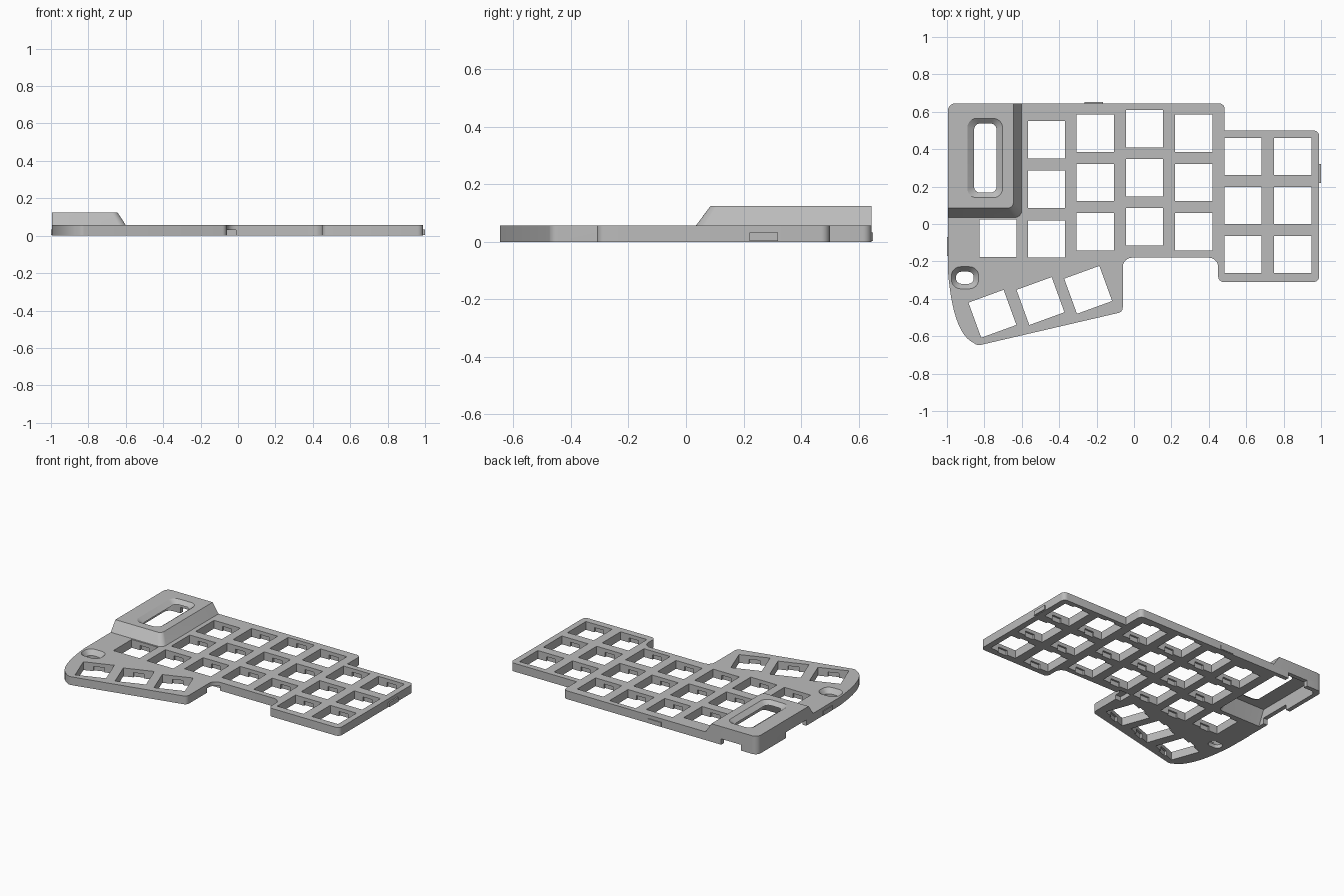
import bpy, bmesh, math
from mathutils import Vector, Matrix

cube = bpy.data.objects.get("Cube")
if cube:
    bpy.data.objects.remove(cube)

grey = bpy.data.materials.new("matte grey")
grey.use_nodes = True
grey.diffuse_color = (0.5, 0.5, 0.5, 1)
grey.node_tree.nodes["Principled BSDF"].inputs["Base Color"].default_value = (0.5, 0.5, 0.5, 1)


def rounded(corners, steps=6):
    """Outline from (x, y, radius) corners, each replaced by an arc."""
    out = []
    for i, (x, y, r) in enumerate(corners):
        p = Vector((x, y))
        if r == 0:
            out.append(p)
            continue
        a = (Vector(corners[i - 1][:2]) - p).normalized()
        b = (Vector(corners[(i + 1) % len(corners)][:2]) - p).normalized()
        half = a.angle(b) / 2
        centre = p + (a + b).normalized() * r / math.sin(half)
        s = p + a * r / math.tan(half) - centre
        e = p + b * r / math.tan(half) - centre
        turn = s.angle_signed(e)
        for k in range(steps + 1):
            out.append(centre + Matrix.Rotation(-turn * k / steps, 2) @ s)
    return out


def rect(x0, x1, y0, y1, r=0):
    return rounded([(x0, y0, r), (x1, y0, r), (x1, y1, r), (x0, y1, r)])


def add_prism(bm, low, high, z0, z1):
    a = [bm.verts.new((p.x, p.y, z0)) for p in low]
    b = [bm.verts.new((p.x, p.y, z1)) for p in high]
    faces = [bm.faces.new(a), bm.faces.new(b)]
    n = len(a)
    for i in range(n):
        j = (i + 1) % n
        faces.append(bm.faces.new((a[i], a[j], b[j], b[i])))
    bmesh.ops.recalc_face_normals(bm, faces=faces)


def make(name, prisms):
    bm = bmesh.new()
    for p in prisms:
        add_prism(bm, *p)
    mesh = bpy.data.meshes.new(name)
    bm.to_mesh(mesh)
    bm.free()
    ob = bpy.data.objects.new(name, mesh)
    bpy.context.collection.objects.link(ob)
    mesh.materials.append(grey)
    return ob


def combine(target, tool, operation):
    mod = target.modifiers.new(tool.name, 'BOOLEAN')
    mod.operation, mod.solver, mod.object = operation, 'EXACT', tool
    bpy.context.view_layer.objects.active = target
    bpy.ops.object.modifier_apply(modifier=mod.name)
    bpy.data.objects.remove(tool)


# Plate outline with a curved thumb corner
p0, p1, p2 = Vector((-.995, -.25)), Vector((-.97, -.56)), Vector((-.875, -.625))
curve = []
for k in range(13):
    t = k / 12
    q = p0 * (1 - t) ** 2 + p1 * 2 * t * (1 - t) + p2 * t * t
    curve.append((q.x, q.y, 0))
outline = rounded(curve + [
    (-.835, -.65, .035), (-.06, -.47, .03), (-.06, -.18, .05), (.45, -.18, .05),
    (.45, -.31, .03), (.99, -.31, .03), (.99, .5, .03), (.485, .5, 0),
    (.485, .645, .03), (-.995, .645, .04)])
case = make("keyboard_case", [(outline, outline, 0, .057)])


# Raised controller housing, sloped on its two inner sides
def housing_outline(x, y, r, inset=0):
    lo, hi = -.995 + inset, .645 - inset
    return rounded([(lo, y, 0), (x, y, r), (x, hi, 0), (lo, hi, .04)])


combine(case, make("housing", [
    (housing_outline(-.589, .022, .04), housing_outline(-.645, .085, .03), .04, .125)]), 'UNION')
combine(case, make("housing_cavity", [
    (housing_outline(-.63, .06, .03, .03), housing_outline(-.675, .11, .02, .03), -.01, .1)]), 'DIFFERENCE')

# Key positions: columns of centres, then the tilted thumb keys
keys = [(-.727, -.077, 0)]
for x, top, step in ((-.468, .45, .265), (-.208, .486, .264), (.056, .51, .262),
                     (.32, .486, .264), (.583, .361, .262), (.848, .361, .262)):
    keys += [(x, top - step * row, 0) for row in range(3)]
keys += [(-.757, -.48, 20), (-.5, -.412, 20), (-.245, -.352, 20)]


def key_prisms(width, height, z0, z1):
    out = []
    for x, y, deg in keys:
        rot = Matrix.Rotation(math.radians(deg), 2)
        pts = [rot @ p + Vector((x, y))
               for p in rect(-width / 2, width / 2, -height / 2, height / 2)]
        out.append((pts, pts, z0, z1))
    return out


# Switch openings, with clip recesses under the top skin
combine(case, make("key_openings", key_prisms(.2, .2, -.01, .07)), 'DIFFERENCE')
combine(case, make("clip_recesses", key_prisms(.07, .225, -.01, .032)), 'DIFFERENCE')

# Chamfered display window and small button slot
wide, slim = rect(-.892, -.702, .14, .565, .05), rect(-.852, -.738, .17, .535, .03)
combine(case, make("window_bevel", [(slim, wide, .098, .1255)]), 'DIFFERENCE')
combine(case, make("window_opening", [(slim, slim, .05, .11)]), 'DIFFERENCE')
wide, slim = rect(-.977, -.83, -.347, -.228, .05), rect(-.952, -.857, -.32, -.255, .03)
combine(case, make("button_bevel", [(slim, wide, .025, .0575)]), 'DIFFERENCE')
combine(case, make("button_opening", [(slim, slim, -.01, .03)]), 'DIFFERENCE')


# Cable notches along the lower edge
def box(x0, x1, y0, y1, z0, z1):
    r = rect(x0, x1, y0, y1)
    return (r, r, z0, z1)


combine(case, make("cable_notches", [
    box(-.87, -.72, .6, .7, -.01, .04),
    box(-1.05, -.955, .11, .33, -.01, .04),
    box(-.1, -.01, -.25, -.15, -.01, .03)]), 'DIFFERENCE')

# Small snap tabs on the outside walls
tabs = make("snap_tabs", [
    box(-.265, -.165, .64, .651, .003, .033),
    box(.985, 1.0, .22, .32, .003, .033),
    box(-1.0, -.99, -.17, -.07, .003, .033)])

for ob in (case, tabs):
    bpy.ops.object.select_all(action='DESELECT')
    ob.select_set(True)
    bpy.context.view_layer.objects.active = ob
    bpy.ops.object.shade_smooth_by_angle(angle=math.radians(30))
